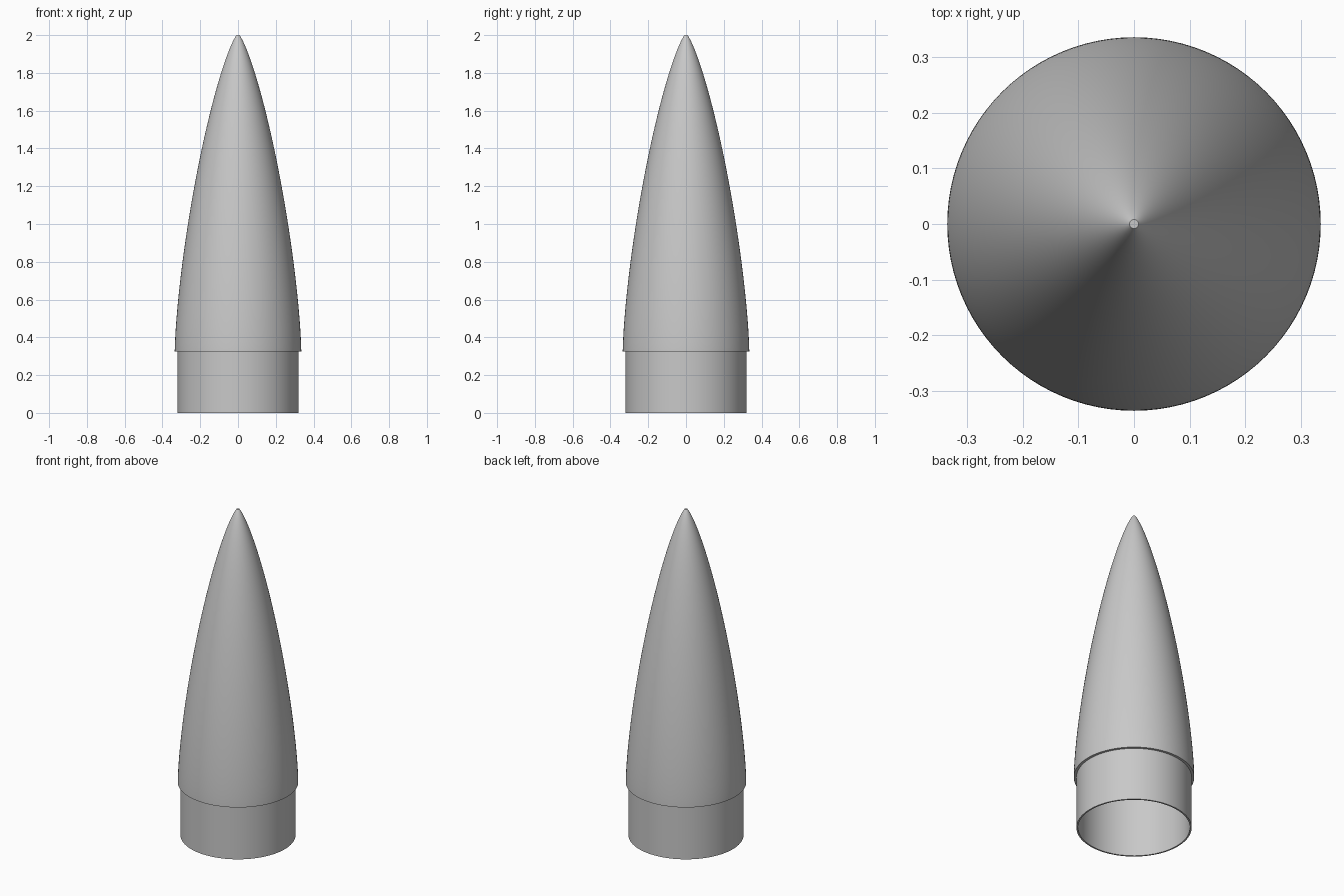
import bpy
import bmesh
from math import sin, cos, pi, sqrt, radians

if "Cube" in bpy.data.objects:
    bpy.data.objects.remove(bpy.data.objects["Cube"], do_unlink=True)

SEGMENTS = 96
STEPS = 40
HEIGHT = 2.0
JOINT_Z = 0.325      # where the nose meets the shoulder
NOSE_R = 0.335
SHOULDER_R = 0.32
INNER_R = 0.311

grey = bpy.data.materials.new("plain grey")
grey.use_nodes = True
colour = (0.58, 0.58, 0.58, 1.0)
grey.diffuse_color = colour
grey.node_tree.nodes["Principled BSDF"].inputs["Base Color"].default_value = colour


def revolve(name, profile):
    """Spin an (r, z) profile around the z axis into a smooth object."""
    bm = bmesh.new()
    verts = [bm.verts.new((r, 0, z)) for r, z in profile]
    edges = [bm.edges.new(pair) for pair in zip(verts, verts[1:])]
    bmesh.ops.spin(bm, geom=verts + edges, cent=(0, 0, 0), axis=(0, 0, 1),
                   angle=2 * pi, steps=SEGMENTS, use_duplicate=False)
    bmesh.ops.remove_doubles(bm, verts=bm.verts[:], dist=0.00005)
    bmesh.ops.recalc_face_normals(bm, faces=bm.faces[:])
    mesh = bpy.data.meshes.new(name)
    bm.to_mesh(mesh)
    bm.free()
    mesh.materials.append(grey)
    obj = bpy.data.objects.new(name, mesh)
    bpy.context.collection.objects.link(obj)
    bpy.ops.object.select_all(action='DESELECT')
    obj.select_set(True)
    bpy.context.view_layer.objects.active = obj
    bpy.ops.object.shade_smooth_by_angle(angle=radians(30))
    return obj


def nose_curve(theta):
    """Low-drag nose curve: radius and fraction of length from the tip."""
    area = (theta - sin(2 * theta) / 2) / pi
    return NOSE_R * sqrt(area), (1 - cos(theta)) / 2


# Hollow nose: small flat tip, curved skin, ledge, then the inner skin
start = 0.14
curve = [nose_curve(start + (pi - start) * i / STEPS) for i in range(STEPS + 1)]
first = curve[0][1]
outer = [(r, HEIGHT - (HEIGHT - JOINT_Z) * (t - first) / (1 - first))
         for r, t in curve]
wall = NOSE_R - INNER_R
inner = [(r - wall, z) for r, z in reversed(outer) if r > wall]
inner.append((0, inner[-1][1] + wall))
revolve("nose_cone", [(0, HEIGHT)] + outer + inner)

# Open shoulder tube that slides into the body
revolve("shoulder_tube", [(SHOULDER_R, JOINT_Z), (SHOULDER_R, 0),
                          (INNER_R, 0), (INNER_R, JOINT_Z)])
